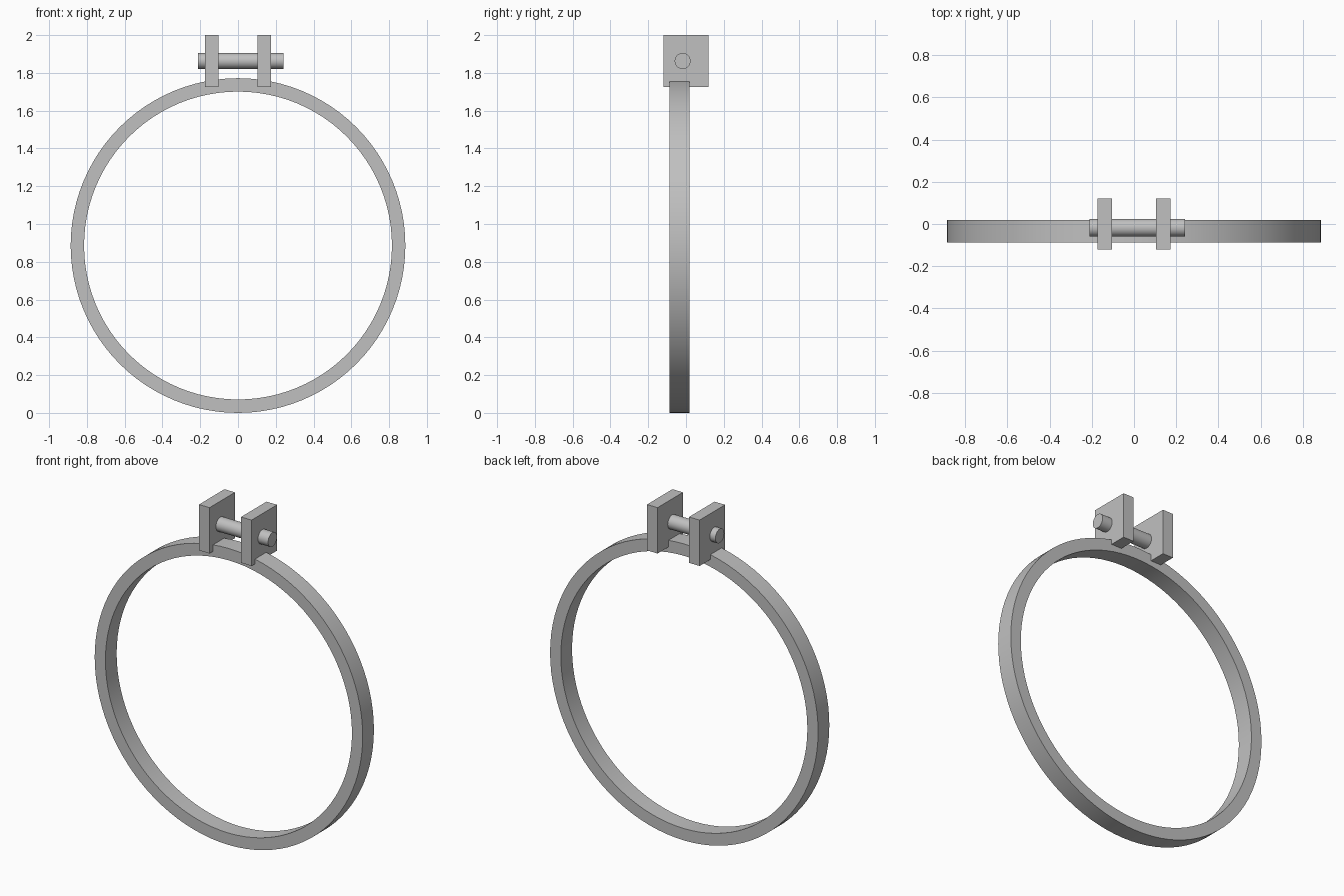
import bpy
import bmesh
from math import pi, radians
from mathutils import Matrix

cube = bpy.data.objects.get("Cube")
if cube:
    bpy.data.objects.remove(cube)

# Single plain metal colour
metal = bpy.data.materials.new("grey_metal")
metal.use_nodes = True
grey = (0.53, 0.53, 0.53, 1)
metal.diffuse_color = grey
metal.node_tree.nodes["Principled BSDF"].inputs["Base Color"].default_value = grey


def add_object(name, bm, smooth=False):
    bmesh.ops.recalc_face_normals(bm, faces=bm.faces)
    mesh = bpy.data.meshes.new(name)
    bm.to_mesh(mesh)
    bm.free()
    mesh.materials.append(metal)
    obj = bpy.data.objects.new(name, mesh)
    bpy.context.collection.objects.link(obj)
    if smooth:
        bpy.ops.object.select_all(action="DESELECT")
        obj.select_set(True)
        bpy.context.view_layer.objects.active = obj
        bpy.ops.object.shade_smooth_by_angle(angle=radians(30))
    return obj


# Band: a rectangular section swept around the y axis
RADIUS, INNER, FRONT, BACK = 0.886, 0.815, -0.088, 0.018
bm = bmesh.new()
corners = [(INNER, FRONT), (RADIUS, FRONT), (RADIUS, BACK), (INNER, BACK)]
verts = [bm.verts.new((r, y, 0)) for r, y in corners]
edges = [bm.edges.new((verts[i - 1], verts[i])) for i in range(len(verts))]
bmesh.ops.spin(bm, geom=verts + edges, cent=(0, 0, 0), axis=(0, 1, 0),
               angle=2 * pi, steps=96, use_merge=True)
bmesh.ops.remove_doubles(bm, verts=bm.verts, dist=0.0001)
band = add_object("clamp_band", bm, smooth=True)
band.location.z = RADIUS

# Pair of square lugs standing on the band
for side, name in ((1, "left_lug"), (-1, "right_lug")):
    bm = bmesh.new()
    bmesh.ops.create_cube(bm, size=1, matrix=Matrix.Diagonal((0.07, 0.24, 0.274, 1)))
    lug = add_object(name, bm)
    lug.location = (side * 0.139, 0, 1.863)

# Bolt passing through both lugs
bm = bmesh.new()
bmesh.ops.create_cone(bm, cap_ends=True, segments=48, radius1=0.042, radius2=0.042,
                      depth=0.452, matrix=Matrix.Rotation(pi / 2, 4, "Y"))
bolt = add_object("clamp_bolt", bm, smooth=True)
bolt.location = (0.015, -0.018, 1.863)
